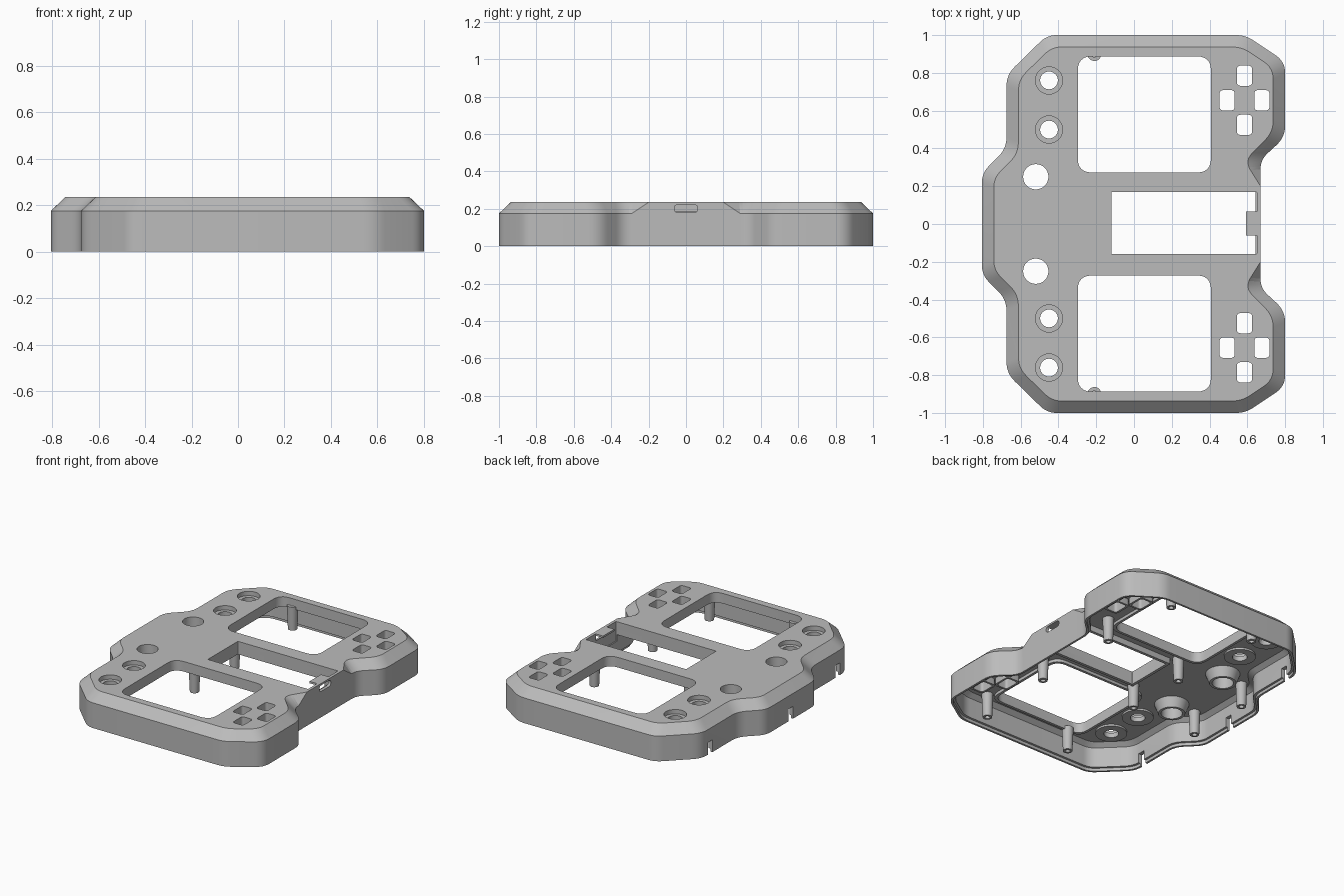
import bpy, bmesh, math
from mathutils import Vector

if "Cube" in bpy.data.objects:
    bpy.data.objects.remove(bpy.data.objects["Cube"], do_unlink=True)

grey = bpy.data.materials.new("grey plastic")
grey.use_nodes = True
grey.diffuse_color = (0.5, 0.5, 0.5, 1)
grey.node_tree.nodes["Principled BSDF"].inputs["Base Color"].default_value = (0.5, 0.5, 0.5, 1)

TOP, SHOULDER, PLATE = 0.235, 0.175, 0.185


def fillet(corners, seg=6):
    """Round each (x, y, setback) corner of a closed outline."""
    pts = []
    n = len(corners)
    for i, (x, y, s) in enumerate(corners):
        p = Vector((x, y))
        if s == 0:
            pts.append(p)
            continue
        a = p + (Vector(corners[i - 1][:2]) - p).normalized() * s
        b = p + (Vector(corners[(i + 1) % n][:2]) - p).normalized() * s
        for k in range(seg + 1):
            t = k / seg
            pts.append(a * (1 - t) ** 2 + p * 2 * t * (1 - t) + b * t * t)
    return pts


def inset(corners, d):
    """Move a counter-clockwise outline inward by d."""
    out = []
    n = len(corners)
    for i, (x, y, s) in enumerate(corners):
        p = Vector((x, y))
        e1 = (p - Vector(corners[i - 1][:2])).normalized()
        e2 = (Vector(corners[(i + 1) % n][:2]) - p).normalized()
        n1, n2 = Vector((-e1.y, e1.x)), Vector((-e2.y, e2.x))
        q = p + (n1 + n2) * d / (1 + n1.dot(n2))
        out.append((q.x, q.y, s))
    return out


def rect(x, y, w, h, s):
    return fillet([(x + i * w / 2, y + j * h / 2, s)
                   for i, j in ((-1, -1), (1, -1), (1, 1), (-1, 1))])


def circle(x, y, r, n=32):
    return [Vector((x + r * math.cos(2 * math.pi * k / n),
                    y + r * math.sin(2 * math.pi * k / n))) for k in range(n)]


def loft(bm, levels, ring=False):
    """Skin (outline, z) levels; a ring joins last to first, else caps are added."""
    loops = [[bm.verts.new((p.x, p.y, z)) for p in pts] for pts, z in levels]
    faces = []
    pairs = list(zip(loops, loops[1:])) + ([(loops[-1], loops[0])] if ring else [])
    for a, b in pairs:
        n = len(a)
        for i in range(n):
            j = (i + 1) % n
            if a[i].co.y + a[j].co.y > 0:
                tris = ((a[i], a[j], b[i]), (a[j], b[j], b[i]))
            else:
                tris = ((a[i], a[j], b[j]), (a[i], b[j], b[i]))
            faces += [bm.faces.new(t) for t in tris]
    if not ring:
        faces += [bm.faces.new(loops[0][::-1]), bm.faces.new(loops[-1])]
    bmesh.ops.recalc_face_normals(bm, faces=faces)


def box(bm, x0, x1, y0, y1, z0, z1):
    loft(bm, [([Vector(p) for p in ((x0, y0), (x1, y0), (x1, y1), (x0, y1))], z) for z in (z0, z1)])


def finish(bm, name, helper=False):
    me = bpy.data.meshes.new(name)
    bm.to_mesh(me)
    bm.free()
    ob = bpy.data.objects.new(name, me)
    bpy.context.collection.objects.link(ob)
    ob.hide_render = helper
    me.materials.append(grey)
    return ob


# Outer outline, upper half then mirrored
half = [(0.67, 0.2, 0), (0.67, 0.34, 0.05), (0.80, 0.46, 0.06), (0.80, 0.86, 0.06),
        (0.59, 1.0, 0.05), (-0.46, 1.0, 0.05), (-0.675, 0.79, 0.06),
        (-0.675, 0.40, 0.06), (-0.805, 0.27, 0.05)]
outline = half + [(x, -y, s) for x, y, s in reversed(half)]

# The shoulder slopes in, except at the full-height middle of the right edge
roof = inset(outline, 0.063)
for i, sy in ((0, 1), (-1, -1)):
    roof[i] = (0.67, 0.2 * sy, 0)
roof[1] = (0.585, 0.335, 0.06)
roof[-2] = (0.585, -0.335, 0.06)

bm = bmesh.new()
loft(bm, [(fillet(outline), 0), (fillet(outline), SHOULDER), (fillet(roof), TOP)])
shell = finish(bm, "top_shell")

# Hollow underside with a thin lip at the rim
bm = bmesh.new()
loft(bm, [(fillet(inset(outline, d)), z) for d, z in
          ((0.014, -0.02), (0.014, 0.02), (0.028, 0.021), (0.028, 0.16), (0.06, PLATE))])
cutters = [finish(bm, "cavity_cutter", True)]

# Openings through the top plate
windows = [(0.055, 0.58 * s, 0.705, 0.615, 0.075) for s in (1, -1)]
slot = (0.265, 0.005, 0.77, 0.33, 0.006)
pads = [(0.585 + dx, 0.655 * s + dy, 0.08, 0.107, 0.02) for s in (1, -1)
        for dx, dy in ((0, 0.13), (0, -0.13), (0.092, 0), (-0.092, 0))]
screws = [(-0.45, y * s) for s in (1, -1) for y in (0.76, 0.5)]
knobs = [(-0.52, 0.25 * s) for s in (1, -1)]

bm = bmesh.new()
for r in windows + [slot] + pads:
    loft(bm, [(rect(*r), 0.1), (rect(*r), 0.3)])
for c in screws:
    loft(bm, [(circle(*c, 0.047), 0.1), (circle(*c, 0.047), 0.205),
              (circle(*c, 0.072), 0.205), (circle(*c, 0.072), 0.3)])
for c in knobs:
    loft(bm, [(circle(*c, 0.067), 0.1), (circle(*c, 0.067), 0.3)])
cutters.append(finish(bm, "opening_cutter", True))

# Port in the right wall and notches along the bottom of the left wall
bm = bmesh.new()
port = rect(0, 0, 0.125, 0.042, 0.021)
ends = [[bm.verts.new((x, p.x, 0.201 + p.y)) for p in port] for x in (0.6, 0.7)]
n = len(port)
for i in range(n):
    bm.faces.new((ends[0][i], ends[0][(i + 1) % n], ends[1][(i + 1) % n], ends[1][i]))
bm.faces.new(ends[0][::-1])
bm.faces.new(ends[1])
bmesh.ops.remove_doubles(bm, verts=bm.verts, dist=0.0001)
bmesh.ops.recalc_face_normals(bm, faces=bm.faces)
for x, y in ((-0.675, 0.7), (-0.805, 0), (-0.675, -0.7)):
    box(bm, x - 0.05, x + 0.06, y - 0.025, y + 0.025, -0.05, 0.085)
cutters.append(finish(bm, "wall_cutter", True))

bpy.context.view_layer.objects.active = shell
for c in cutters:
    mod = shell.modifiers.new(c.name, 'BOOLEAN')
    mod.operation, mod.solver, mod.object = 'DIFFERENCE', 'EXACT', c
    bpy.ops.object.modifier_apply(modifier=mod.name)
for c in cutters:
    bpy.data.objects.remove(c, do_unlink=True)
parts = [shell]


def rings(name, specs):
    """Hollow collars, each from outer low, outer high, inner high, inner low."""
    bm = bmesh.new()
    for low, high, inner, z in specs:
        loft(bm, [(low, z), (high, PLATE), (inner, PLATE), (inner, z)], ring=True)
    parts.append(finish(bm, name))


def grown(r, m):
    return rect(r[0], r[1], r[2] + 2 * m, r[3] + 2 * m, r[4] + m / 2)


# Collars hanging under the plate
rings("window_frames", [(grown(r, 0.018), grown(r, 0.018), rect(*r), 0.165) for r in windows])
slot_outer = rect(0.255, 0.005, 0.79, 0.37, 0.006)
rings("slot_frame", [(slot_outer, slot_outer, rect(*slot), 0.145)])
rings("button_guides", [(grown(r, 0.014), grown(r, 0.014), rect(*r), 0.14) for r in pads])
rings("screw_pads", [(circle(*c, 0.1), circle(*c, 0.1), circle(*c, 0.047), 0.172) for c in screws])
rings("knob_collars", [(circle(*c, 0.085), circle(*c, 0.11), circle(*c, 0.067), 0.12) for c in knobs])

# Bored mounting posts
posts = [(x, y * s) for s in (1, -1) for x, y in
         ((-0.21, 0.9), (0.45, 0.9), (0.48, 0.32), (-0.18, 0.22), (-0.69, 0.23))]
rings("mounting_posts", [(circle(*c, 0.03, 20), circle(*c, 0.037, 20), circle(*c, 0.016, 20), 0.02)
                         for c in posts])

# Tab over the port
bm = bmesh.new()
box(bm, 0.592, 0.652, -0.06, 0.065, 0.222, TOP)
parts.append(finish(bm, "port_tab"))

# Smooth rounded corners, keep edges sharp
bpy.ops.object.select_all(action='DESELECT')
for ob in parts:
    ob.select_set(True)
bpy.context.view_layer.objects.active = shell
bpy.ops.object.shade_smooth_by_angle(angle=math.radians(25))
